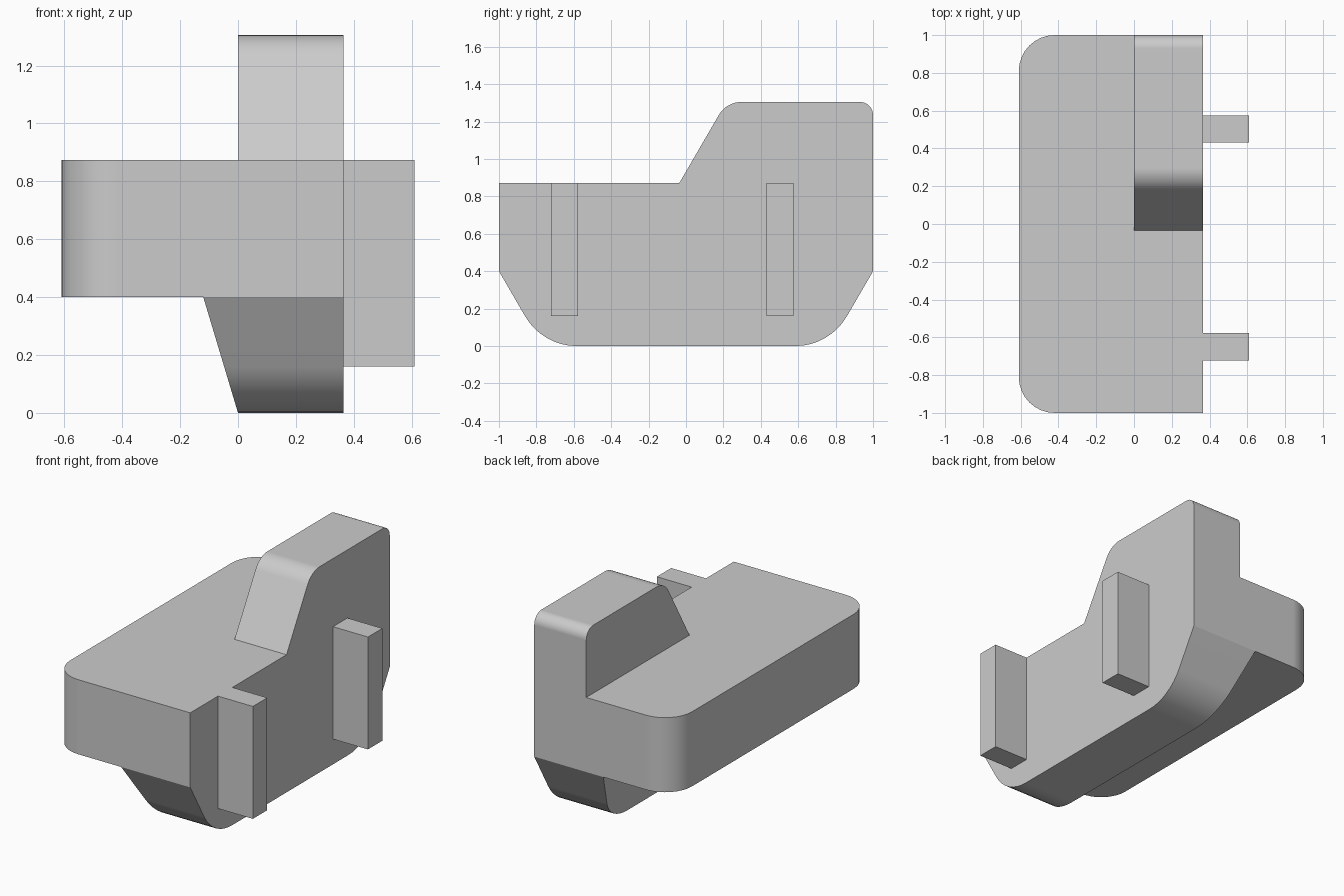
import bpy, bmesh, math
from mathutils import Vector

if "Cube" in bpy.data.objects:
    bpy.data.objects.remove(bpy.data.objects["Cube"])


def rounded(points, seg=8):
    """Profile points (a, b, radius) -> outline with rounded corners."""
    out = []
    n = len(points)
    for i, (a, b, r) in enumerate(points):
        p = Vector((a, b))
        if r == 0:
            out.append(p)
            continue
        u = (Vector(points[i - 1][:2]) - p).normalized()
        v = (Vector(points[(i + 1) % n][:2]) - p).normalized()
        half = u.angle(v) / 2
        c = p + (u + v).normalized() * (r / math.sin(half))
        t = r / math.tan(half)
        d0, d1 = p + u * t - c, p + v * t - c
        total = d0.angle(d1)
        for k in range(seg + 1):
            f = k / seg
            d = (d0 * math.sin((1 - f) * total) + d1 * math.sin(f * total)) / math.sin(total)
            out.append(c + d)
    return out


def prism(name, start, end):
    """Solid between two matching outlines."""
    bm = bmesh.new()
    a = [bm.verts.new(p) for p in start]
    b = [bm.verts.new(p) for p in end]
    bm.faces.new(a)
    bm.faces.new(b[::-1])
    for i in range(len(a)):
        j = (i + 1) % len(a)
        bm.faces.new((a[i], b[i], b[j], a[j]))
    bmesh.ops.recalc_face_normals(bm, faces=bm.faces)
    mesh = bpy.data.meshes.new(name)
    bm.to_mesh(mesh)
    bm.free()
    ob = bpy.data.objects.new(name, mesh)
    bpy.context.collection.objects.link(ob)
    return ob


X = 0.365          # flat right-hand side
LOW, TOP = 0.40, 0.873

# Wide deck with two rounded left corners
o = rounded([(-0.61, -1, 0.19), (X, -1, 0), (X, 1, 0), (-0.61, 1, 0.19)])
body = prism("body", [(x, y, LOW) for x, y in o], [(x, y, TOP) for x, y in o])

# Raised fin with sloping front
o = rounded([(-0.035, TOP, 0), (0.216, 1.305, 0.14), (1, 1.305, 0.07), (1, TOP, 0)])
fin = prism("fin", [(0, y, z) for y, z in o], [(X, y, z) for y, z in o])

# Keel with rounded ends and a slanted left side
o = rounded([(-1, LOW, 0), (-0.768, 0, 0.32), (0.768, 0, 0.32), (1, LOW, 0)])
keel = prism("keel", [(-0.3 * z, y, z) for y, z in o], [(X, y, z) for y, z in o])

# Two pegs on the right side
pegs = []
for name, y in (("front_peg", -0.65), ("rear_peg", 0.503)):
    o = [(y - 0.072, 0.16), (y + 0.072, 0.16), (y + 0.072, TOP), (y - 0.072, TOP)]
    pegs.append(prism(name, [(X, a, z) for a, z in o], [(0.61, a, z) for a, z in o]))

# Merge fin and keel into the deck
bpy.context.view_layer.objects.active = body
for part in (fin, keel):
    mod = body.modifiers.new("join", 'BOOLEAN')
    mod.operation = 'UNION'
    mod.solver = 'EXACT'
    mod.object = part
    bpy.ops.object.modifier_apply(modifier=mod.name)
    bpy.data.objects.remove(part)

# Clean coplanar seams
bm = bmesh.new()
bm.from_mesh(body.data)
bmesh.ops.remove_doubles(bm, verts=bm.verts, dist=1e-4)
bmesh.ops.dissolve_limit(bm, angle_limit=math.radians(0.5), verts=bm.verts, edges=bm.edges)
bm.to_mesh(body.data)
bm.free()

# Smooth the roundings, keep flat faces flat
bpy.ops.object.select_all(action='DESELECT')
body.select_set(True)
bpy.ops.object.shade_smooth_by_angle(angle=math.radians(25))
wn = body.modifiers.new("flat_faces", 'WEIGHTED_NORMAL')
wn.keep_sharp = True
